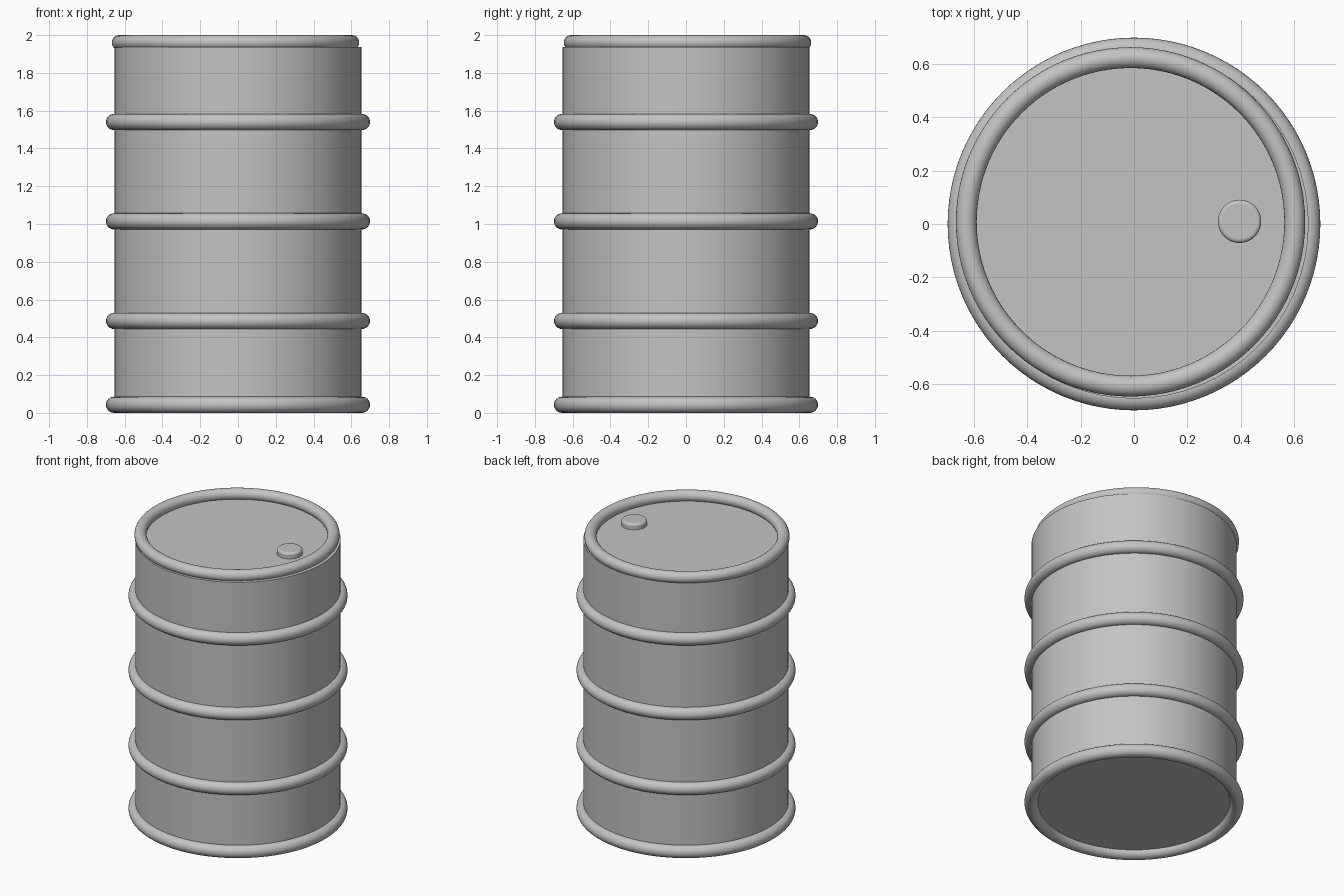
import bpy
import bmesh
import math

if "Cube" in bpy.data.objects:
    bpy.data.objects.remove(bpy.data.objects["Cube"], do_unlink=True)

# One grey metal for the whole drum
metal = bpy.data.materials.new("grey metal")
metal.use_nodes = True
GREY = (0.55, 0.55, 0.55, 1)
metal.diffuse_color = GREY
metal.node_tree.nodes["Principled BSDF"].inputs["Base Color"].default_value = GREY


def finish(name):
    obj = bpy.context.object
    obj.name = name
    obj.data.materials.append(metal)
    bpy.ops.object.shade_smooth_by_angle(angle=math.radians(40))
    return obj


def cylinder(name, radius, bottom, top, x=0, y=0):
    bpy.ops.mesh.primitive_cylinder_add(
        vertices=64, radius=radius, depth=top - bottom,
        location=(x, y, (bottom + top) / 2))
    return finish(name)


def ring(name, major, minor, z, x=0, y=0):
    bpy.ops.mesh.primitive_torus_add(
        major_segments=96, minor_segments=24, major_radius=major,
        minor_radius=minor, location=(x, y, z))
    return finish(name)


# Drum wall with flat lid and base
cylinder("drum_body", 0.655, 0.043, 1.936)

# Bottom rim and the three rolling hoops
for name, z in (("bottom_rim", 0.043), ("lower_hoop", 0.487),
                ("middle_hoop", 1.014), ("upper_hoop", 1.54)):
    ring(name, 0.656, 0.043, z)

# Top rim, slightly narrower and off centre
ring("top_rim", 0.616, 0.039, 1.961, -0.013, 0.008)

# Filler cap with a rounded top edge
cap = cylinder("filler_cap", 0.081, 1.93, 1.976, 0.396, 0.01)
bm = bmesh.new()
bm.from_mesh(cap.data)
top_edges = [e for e in bm.edges if all(v.co.z > 0 for v in e.verts)]
bmesh.ops.bevel(bm, geom=top_edges, offset=0.014, segments=4,
                profile=0.5, affect='EDGES')
bm.to_mesh(cap.data)
bm.free()
bpy.context.view_layer.objects.active = cap
bpy.ops.object.shade_smooth_by_angle(angle=math.radians(40))
